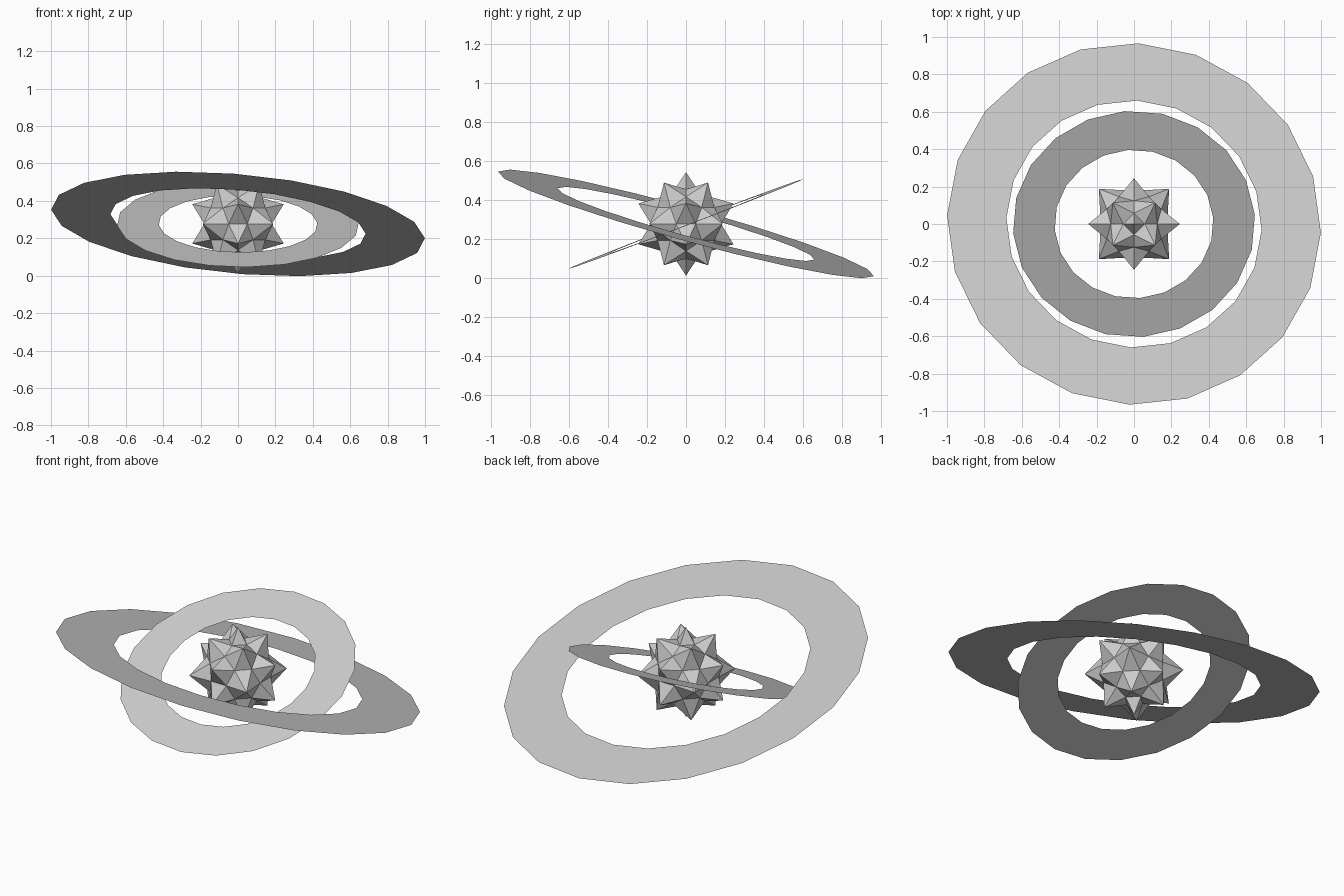
import bpy, bmesh
from math import cos, sin, radians
from mathutils import Vector

if "Cube" in bpy.data.objects:
    bpy.data.objects.remove(bpy.data.objects["Cube"])

CENTRE = Vector((0, 0, 0.277))
SPIKE_R, BASE_R = 0.266, 0.187


def finish(bm, name):
    mesh = bpy.data.meshes.new(name)
    bm.to_mesh(mesh)
    bm.free()
    obj = bpy.data.objects.new(name, mesh)
    obj.location = CENTRE
    bpy.context.collection.objects.link(obj)
    return obj


# spiked core: spike directions as (elevation, first azimuth), four per band
dirs = [Vector((0, 0, 1)), Vector((0, 0, -1))]
for elev, azim in [(53, 45), (23.2, 0), (0, 45), (-23.2, 0), (-53, 45)]:
    for k in range(4):
        e, a = radians(elev), radians(azim + 90 * k)
        dirs.append(Vector((cos(e) * cos(a), cos(e) * sin(a), sin(e))))

hull = bmesh.new()
for d in dirs:
    hull.verts.new(d)
bmesh.ops.convex_hull(hull, input=hull.verts[:])
hull.faces.index_update()

# spikes rise from the dual polygon around each hull vertex
core = bmesh.new()
base = {f.index: core.verts.new(f.calc_center_median().normalized() * BASE_R)
        for f in hull.faces}
for v in hull.verts:
    n = v.co.normalized()
    u = n.orthogonal().normalized()
    w = n.cross(u)
    tip = core.verts.new(n * SPIKE_R)
    ring = sorted((base[f.index] for f in v.link_faces),
                  key=lambda p: Vector((1, 0)).angle_signed(
                      Vector((p.co.dot(u), p.co.dot(w)))), reverse=True)
    for p, q in zip(ring, ring[1:] + ring[:1]):
        core.faces.new((tip, p, q))
hull.free()
bmesh.ops.recalc_face_normals(core, faces=core.faces[:])
finish(core, "spiked_core")


# flat tilted rings lying on z = sx*x + sy*y
def flat_ring(name, r_in, r_out, sx, sy, phase, sides=20):
    n = Vector((-sx, -sy, 1)).normalized()
    u = Vector((1, 0, 0))
    u = (u - n * u.dot(n)).normalized()
    w = n.cross(u)
    bm = bmesh.new()
    loops = []
    for r in (r_in, r_out):
        angs = [radians(phase + 360 * i / sides) for i in range(sides)]
        loops.append([bm.verts.new((u * cos(a) + w * sin(a)) * r) for a in angs])
    inner, outer = loops
    for i in range(sides):
        j = (i + 1) % sides
        bm.faces.new((inner[i], outer[i], outer[j], inner[j]))
    return finish(bm, name)


flat_ring("outer_ring", 0.685, 1.003, -0.089, -0.276, -1.4)
flat_ring("inner_ring", 0.425, 0.648, -0.015, 0.382, 4.4)
